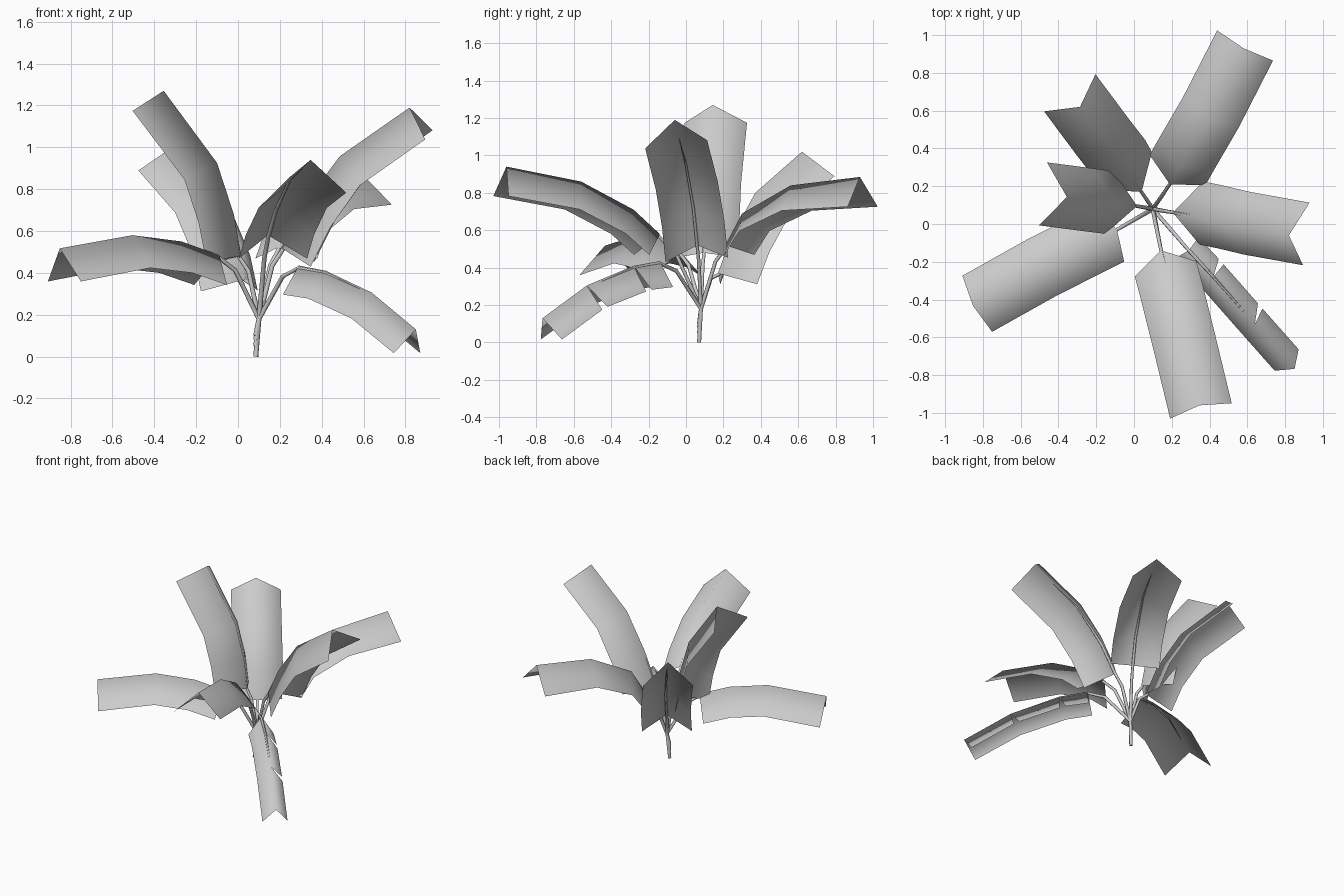
import bpy
from mathutils import Vector, Quaternion
from math import radians

if "Cube" in bpy.data.objects:
    bpy.data.objects.remove(bpy.data.objects["Cube"], do_unlink=True)

grey = bpy.data.materials.new("plain grey")
grey.use_nodes = True
colour = (0.6, 0.6, 0.6, 1)
grey.diffuse_color = colour
grey.node_tree.nodes["Principled BSDF"].inputs["Base Color"].default_value = colour


def frames(points, roll):
    """Tangent, side and normal at each midrib point."""
    run = points[-1] - points[0]
    flat_side = Vector((-run.y, run.x, 0)).normalized()
    out = []
    for i in range(len(points)):
        a, b = points[max(i - 1, 0)], points[min(i + 1, len(points) - 1)]
        tangent = (b - a).normalized()
        side = Quaternion(tangent, radians(roll)) @ flat_side
        out.append((tangent, side, tangent.cross(side).normalized()))
    return out


def make_leaf(name, points, width, drops, roll, torn):
    """Folded blade: a midrib with one drooping half on each side."""
    verts, faces = list(points), []
    last = len(points) - 1
    axes = frames(points, roll)

    def edge(i, sign, shift):
        tangent, side, normal = axes[i]
        drop = drops[0] + (drops[1] - drops[0]) * i / last
        verts.append(points[i] + side * sign * width - normal * drop + tangent * shift)
        return len(verts) - 1

    for sign in (1, -1):
        gap = 0.02 if torn and sign > 0 else 0
        ends = []
        for i in range(len(points)):
            if gap and 0 < i < last:
                ends.append((edge(i, sign, -gap), edge(i, sign, gap)))
            else:
                ends.append((edge(i, sign, 0),) * 2)
        for i in range(last):
            quad = (i, i + 1, ends[i + 1][0], ends[i][1])
            faces.append(quad if sign < 0 else quad[::-1])
    mesh = bpy.data.meshes.new(name)
    mesh.from_pydata(verts, [], faces)
    # wind the faces so that the upper side is the outside
    if mesh.polygons[0].normal.dot(axes[0][2]) < 0:
        mesh.flip_normals()
    mesh.shade_smooth()
    mesh.materials.append(grey)
    bpy.context.collection.objects.link(bpy.data.objects.new(name, mesh))


def make_stem(name, points, roll, foot):
    """Thin stalk that runs on beneath the midrib and tapers away."""
    axes = frames(points, roll)
    root = Vector((0.085, 0.07, foot))
    fork = Vector((0.1, 0.08, 0.18))
    knee = fork.lerp(points[0], 0.6) + Vector((0, 0, 0.05))
    under = [p - axes[i][2] * 0.012 for i, p in enumerate(points)]
    under[-1] = under[-2].lerp(under[-1], 0.6)
    path = [root, fork, knee] + under
    sizes = (1, 1, 0.9, 0.8, 0.7, 0.5, 0.1)
    curve = bpy.data.curves.new(name, "CURVE")
    curve.dimensions = "3D"
    curve.bevel_depth = 0.012
    curve.bevel_resolution = 1
    curve.use_fill_caps = True
    line = curve.splines.new("POLY")
    line.points.add(len(path) - 1)
    for point, place, size in zip(line.points, path, sizes):
        point.co = (*place, 1)
        point.radius = size
    line.use_smooth = True
    curve.materials.append(grey)
    bpy.context.collection.objects.link(bpy.data.objects.new(name, curve))


def frond(name, *midrib, width=0.168, drops=(0.15, 0.16), roll=0, foot=0.05, torn=False):
    points = [Vector(p) for p in midrib]
    make_leaf(name + "_leaf", points, width, drops, roll, torn)
    make_stem(name + "_stem", points, roll, foot)


# Leaves around the clump, midrib from base to tip
frond("back_left", (.19, .21, .52), (.24, .3, .69), (.39, .56, .84), (.58, .93, .885),
      drops=(.1, .16))
frond("left", (.206, .06, .52), (.31, .04, .72), (.486, 0, .957), (.82, -.06, 1.19),
      roll=9, drops=(.17, .16))
frond("front", (.143, -.14, .58), (.18, -.28, .71), (.25, -.56, .86), (.347, -.96, .94),
      foot=0)
frond("front_right", (-.09, -.03, .485), (-.27, -.12, .55), (-.505, -.24, .58),
      (-.852, -.434, .517))
frond("right", (.016, .095, .48), (-.02, .1, .68), (-.1, .11, .925), (-.355, .143, 1.27),
      foot=0.1)
frond("back_right", (.04, .17, .37), (0, .24, .56), (-.1, .37, .8), (-.286, .62, 1.02),
      foot=0.08)
frond("front_left", (.29, -.14, .435), (.42, -.28, .41), (.64, -.53, .305),
      (.85, -.767, .13), width=0.085, drops=(.14, .13), torn=True)
